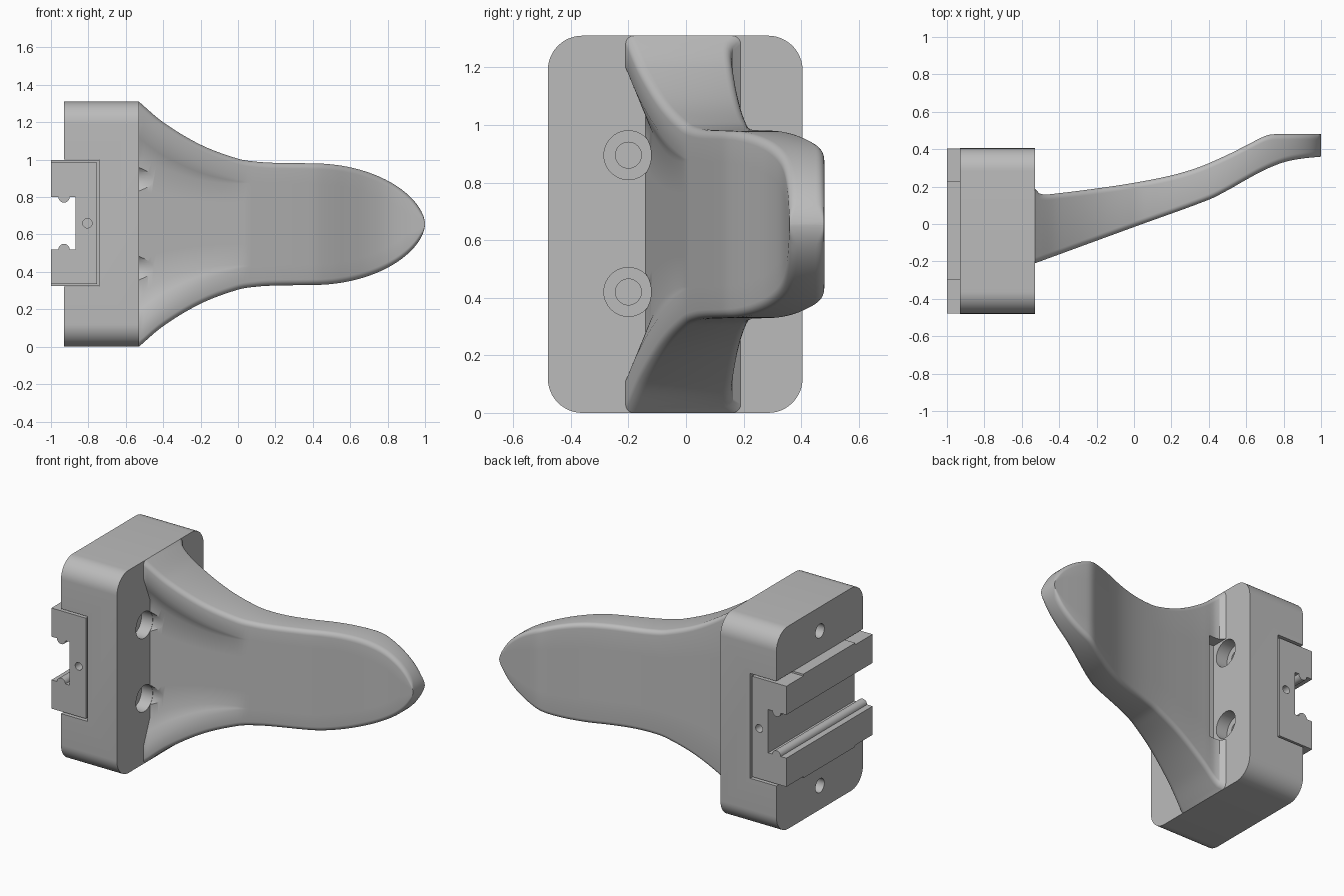
import bpy, bmesh, math
from mathutils import Vector, Matrix

if "Cube" in bpy.data.objects:
    bpy.data.objects.remove(bpy.data.objects["Cube"], do_unlink=True)

grey = bpy.data.materials.new("plain grey")
grey.use_nodes = True
grey.diffuse_color = (0.5, 0.5, 0.5, 1)
grey.node_tree.nodes["Principled BSDF"].inputs["Base Color"].default_value = (0.5, 0.5, 0.5, 1)

MID_Y, MID_Z = -0.04, 0.655
ROOT, BACK = -0.53, -0.93


def finish(name, bm):
    bmesh.ops.recalc_face_normals(bm, faces=bm.faces)
    mesh = bpy.data.meshes.new(name)
    bm.to_mesh(mesh)
    bm.free()
    mesh.materials.append(grey)
    ob = bpy.data.objects.new(name, mesh)
    bpy.context.collection.objects.link(ob)
    return ob


def prism(name, points, place, start, end):
    """Extrude a 2D outline; place(u, v, w) maps it into space."""
    bm = bmesh.new()
    a, b = [[bm.verts.new(place(u, v, w)) for u, v in points] for w in (start, end)]
    bm.faces.new(a)
    bm.faces.new(b)
    for i in range(len(a)):
        j = (i + 1) % len(a)
        bm.faces.new((a[i], a[j], b[j], b[i]))
    return finish(name, bm)


def along_x(u, v, w):
    return (w, u, v)


def along_y(u, v, w):
    return (u, w, v)


def rect(u0, u1, v0, v1):
    return [(u0, v0), (u1, v0), (u1, v1), (u0, v1)]


def rod(axis, start, end, u, v, r0, r1=None):
    """Round cutter along x or y, optionally tapered."""
    bm = bmesh.new()
    bmesh.ops.create_cone(bm, cap_ends=True, segments=40, radius1=r0,
                          radius2=r0 if r1 is None else r1, depth=end - start)
    turn = Matrix.Rotation(math.pi / 2, 4, "Y") if axis == "x" else Matrix.Rotation(-math.pi / 2, 4, "X")
    mid = (start + end) / 2
    spot = (mid, u, v) if axis == "x" else (u, mid, v)
    bmesh.ops.transform(bm, matrix=Matrix.Translation(spot) @ turn, verts=bm.verts)
    return finish("cutter", bm)


def cut(ob, cutters):
    for c in cutters:
        m = ob.modifiers.new("cut", "BOOLEAN")
        m.operation, m.solver, m.object = "DIFFERENCE", "EXACT", c
    bpy.context.view_layer.update()
    done = bpy.data.meshes.new_from_object(ob.evaluated_get(bpy.context.evaluated_depsgraph_get()))
    ob.modifiers.clear()
    ob.data = done
    for c in cutters:
        bpy.data.objects.remove(c, do_unlink=True)


def curve(knots):
    """Smooth function through (x, value) knots."""
    def slope(i):
        a, b = knots[max(i - 1, 0)], knots[min(i + 1, len(knots) - 1)]
        return (b[1] - a[1]) / (b[0] - a[0])

    def f(x):
        i = max([k for k in range(len(knots) - 1) if knots[k][0] <= x], default=0)
        (x0, y0), (x1, y1) = knots[i], knots[i + 1]
        d = x1 - x0
        t = (x - x0) / d
        return ((2*t**3 - 3*t*t + 1) * y0 + (t**3 - 2*t*t + t) * d * slope(i)
                + (3*t*t - 2*t**3) * y1 + (t**3 - t*t) * d * slope(i + 1))
    return f


# Mounting block with rounded corners
R = 0.12
outline = []
for k, (cy, cz) in enumerate([(0.405 - R, 1.31 - R), (-0.48 + R, 1.31 - R),
                              (-0.48 + R, R), (0.405 - R, R)]):
    for s in range(13):
        a = (k + s / 12) * math.pi / 2
        outline.append((cy + R * math.cos(a), cz + R * math.sin(a)))
block = prism("mounting_block", outline, along_x, BACK, ROOT)

cutters = [prism("cutter", rect(-1.1, -0.742, 0.322, 1.0), along_y, -0.6, 0.6)]
for z in (0.42, 0.895):
    for y in (-0.2, 0.19):
        cutters += [rod("x", -0.61, -0.5, y, z, 0.085),
                    rod("x", -0.68, -0.6, y, z, 0.045)]
for z in (0.155, 1.155):
    cutters.append(rod("x", -1.0, -0.75, MID_Y, z, 0.045))
cut(block, cutters)


# Rail carriage: channel profile with a rounded bead on each lip
def channel(low, high, inner):
    def bead(z, sign):
        return [(-0.93 - sign * 0.03 * math.cos(a), z + sign * 0.03 * math.sin(a))
                for a in [k * math.pi / 10 for k in range(11)]]
    return ([(-1, low), (inner, low), (inner, high), (-1, high), (-1, 0.8)]
            + bead(0.8, -1)[::-1] + [(-0.87, 0.8), (-0.87, 0.52)]
            + bead(0.52, 1)[::-1] + [(-1, 0.52)])


for name, y0, y1 in (("front_carriage_end", -0.478, -0.3), ("rear_carriage_end", 0.23, 0.403)):
    end = prism(name, channel(0.335, 0.985, -0.754), along_y, y0, y1)
    face = y0 if y0 < -0.4 else y1
    cut(end, [rod("y", face - 0.06, face + 0.06, -0.805, 0.66, 0.025)])
prism("carriage_body", channel(0.325, 0.997, -0.744), along_y, -0.3, 0.23)

# Flared paddle, lofted along x
flare = curve([(ROOT, .655), (-.4, .545), (-.2, .425), (0, .35), (.1, .334), (.2, .328), (.4, .325), (.5, .32)])
front = curve([(ROOT, -.21), (0, -.016), (.4, .13), (.5, .18), (.6, .237), (.7, .29), (.8, .33), (.9, .35), (1, .36)])
rear = curve([(ROOT, .19), (-.5, .16), (-.4, .165), (-.2, .19), (0, .22), (.2, .26), (.35, .305),
              (.5, .37), (.6, .42), (.7, .47), (.75, .48), (1, .48)])


def half_width(x):
    if x < 0.4:
        return flare(x)
    return max(0.325 * max(1 - ((x - 0.4) / 0.6) ** 2, 0) ** 0.57, 0.004)


def section(x):
    h, f, b = half_width(x), front(x), rear(x)
    fade = max(0, min(1, (0.05 - x) / 0.58))
    crease = max(h - 0.11, h * 0.3)
    flat = crease - 0.16 * fade - 0.01
    dip = f + 0.07 * fade
    flat = max(flat, crease * 0.6)
    r = min(0.03, h * 0.4)
    half = [(dip, 0), (dip, flat / 2), (dip, flat), ((dip + f) / 2, (flat + crease) / 2), (f, crease)]
    arc = [k * math.pi / 10 for k in range(6)]
    half += [(f + r - r * math.cos(a), h - r + r * math.sin(a)) for a in arc]
    half += [(b - r + r * math.sin(a), h - r + r * math.cos(a)) for a in arc]
    half += [(b, h / 2), (b, 0)]
    return half + [(y, -z) for y, z in half[-2:0:-1]]


stations = [ROOT + 0.93 * k / 40 for k in range(40)]
stations += [0.4 + 0.6 * math.sin(k / 36 * math.pi / 2) for k in range(37)]
bm = bmesh.new()
rings = [[bm.verts.new((x, y, MID_Z + z)) for y, z in section(x)] for x in stations]
for a, b in zip(rings, rings[1:]):
    for i in range(len(a)):
        j = (i + 1) % len(a)
        bm.faces.new((a[i], a[j], b[j], b[i]))
bm.faces.new(rings[0])
bm.faces.new(rings[-1])
paddle = finish("paddle", bm)

# Rear pocket and screwdriver clearance grooves at the paddle root
cutters = [prism("cutter", rect(0.08, 0.3, 0.32, 0.99), along_x, -0.6, -0.43)]
cutters += [rod("x", -0.56, -0.41, -0.2, z, 0.09, 0.075) for z in (0.42, 0.895)]
cut(paddle, cutters)

# Smooth shading with crisp edges
for ob in bpy.context.collection.objects:
    ob.select_set(ob.type == "MESH")
bpy.context.view_layer.objects.active = paddle
bpy.ops.object.shade_smooth_by_angle(angle=math.radians(30))
